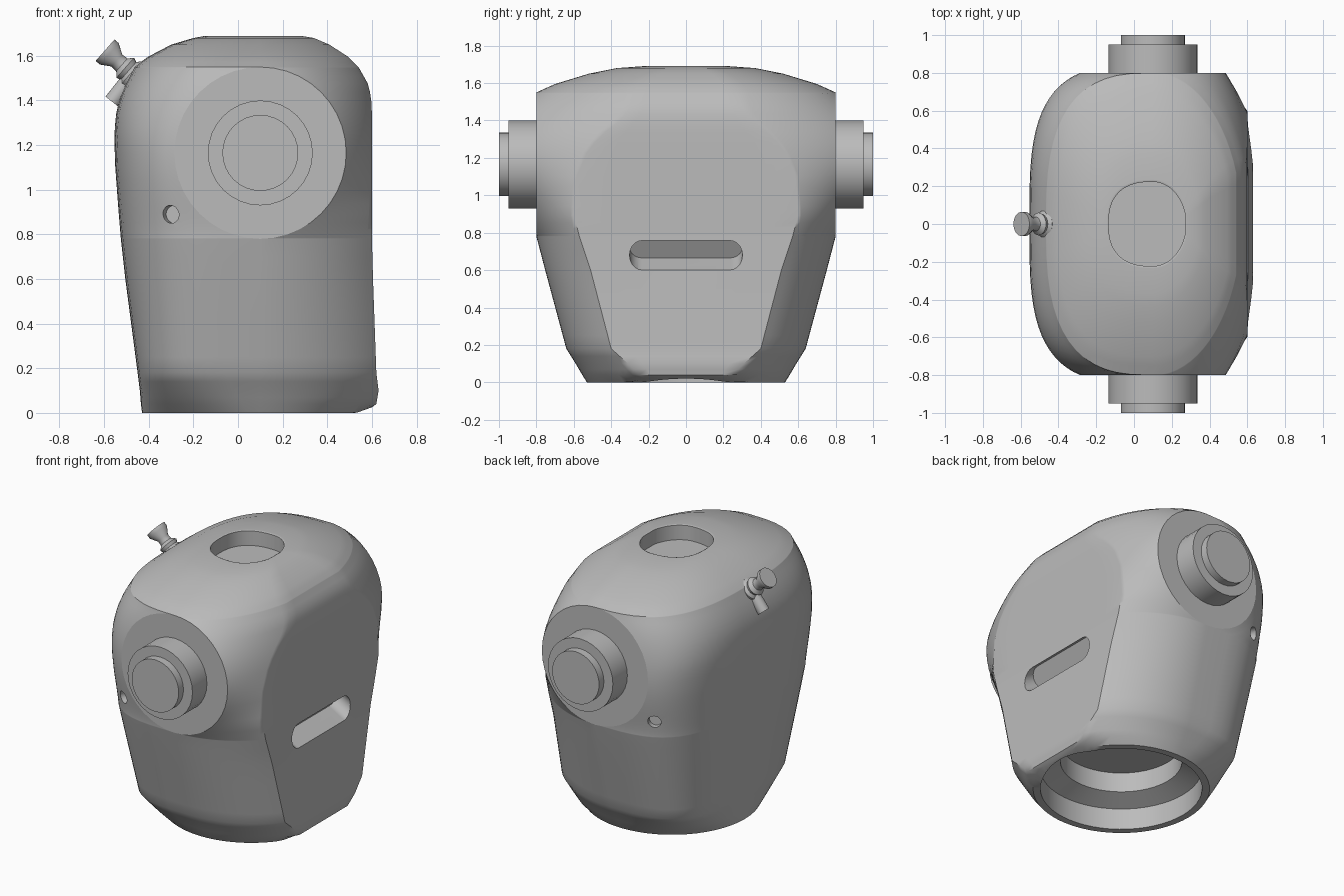
import bpy
import bmesh
from math import sin, cos, pi, atan2, radians, sqrt
from mathutils import Vector, Matrix

if "Cube" in bpy.data.objects:
    bpy.data.objects.remove(bpy.data.objects["Cube"], do_unlink=True)

grey = bpy.data.materials.new("plain grey")
grey.use_nodes = True
grey.diffuse_color = (0.5, 0.5, 0.5, 1)
grey.node_tree.nodes["Principled BSDF"].inputs["Base Color"].default_value = (0.5, 0.5, 0.5, 1)

AXIS_X, HUB_Z, DISC_R = 0.1, 1.165, 0.385


def make_object(name, bm):
    bmesh.ops.recalc_face_normals(bm, faces=bm.faces)
    mesh = bpy.data.meshes.new(name)
    bm.to_mesh(mesh)
    bm.free()
    mesh.materials.append(grey)
    obj = bpy.data.objects.new(name, mesh)
    bpy.context.collection.objects.link(obj)
    return obj


def smooth(obj, angle=40):
    bpy.ops.object.select_all(action="DESELECT")
    obj.select_set(True)
    bpy.context.view_layer.objects.active = obj
    bpy.ops.object.shade_smooth_by_angle(angle=radians(angle))


def loft(rings):
    """Skin a stack of equal-length rings and cap both ends."""
    bm = bmesh.new()
    rows = [[bm.verts.new(p) for p in ring] for ring in rings]
    n = len(rows[0])
    for low, high in zip(rows, rows[1:]):
        for i in range(n):
            j = (i + 1) % n
            bm.faces.new((low[i], low[j], high[j], high[i]))
    bm.faces.new(rows[0])
    bm.faces.new(rows[-1])
    bmesh.ops.remove_doubles(bm, verts=bm.verts, dist=1e-4)
    bmesh.ops.dissolve_degenerate(bm, edges=bm.edges, dist=1e-5)
    return bm


def turned(name, profile, start, direction, sides=32):
    """Solid of (distance, radius) pairs along a direction."""
    place = Matrix.Translation(start) @ Vector(direction).to_track_quat("Z", "Y").to_matrix().to_4x4()
    rings = [[place @ Vector((r * cos(2 * pi * i / sides), r * sin(2 * pi * i / sides), t))
              for i in range(sides)] for t, r in profile]
    return make_object(name, loft(rings))


# Body stations: height, left x, right x, half depth, right flat half width, left squareness
STATIONS = [
    (0, -.43, .6, .53, .17, 2), (.04, -.435, .62, .555, .25, 2.3),
    (.1, -.44, .63, .59, .31, 2.8), (.18, -.45, .62, .64, .4, 3.5),
    (.6, -.505, .605, .753, .51, 3.4), (.78, -.525, .6, .8, .57, 3.4),
    (.9, -.535, .6, .8, .6, 3.4), (1.1, -.55, .6, .8, .585, 3.4),
    (1.25, -.555, .6, .8, .52, 3.4), (1.35, -.545, .6, .8, .42, 3.2),
    (1.41, -.53, .597, .8, .34, 3.1), (1.47, -.505, .585, .8, .3, 3),
    (1.55, -.465, .54, .8, .27, 2.8), (1.595, -.405, .495, .7, .25, 2.8),
    (1.65, -.3, .41, .52, .19, 2.7), (1.68, -.2, .34, .37, .12, 2.6),
    (1.69, -.145, .28, .235, .06, 2.5)]


def station(z):
    for a, b in zip(STATIONS, STATIONS[1:]):
        if z <= b[0]:
            t = (z - a[0]) / (b[0] - a[0])
            return [p + (q - p) * t for p, q in zip(a, b)][1:]
    return STATIONS[-1][1:]


def quarter(c, depth, reach, flat, power, steps=14):
    """Arc of a centred superellipse from (reach, flat) to (c, depth)."""
    cp, yp, dp, fp = c ** power, depth ** power, reach ** power, flat ** power
    det = cp * fp - yp * dp
    a, b = (det / (fp - yp)) ** (1 / power), (det / (cp - dp)) ** (1 / power)
    h = power / 2
    t0 = atan2((flat / b) ** h, (reach / a) ** h)
    t1 = atan2((depth / b) ** h, (c / a) ** h)
    turns = [t0 + (t1 - t0) * i / steps for i in range(steps + 1)]
    pts = [(a * max(cos(t), 0) ** (1 / h), b * max(sin(t), 0) ** (1 / h)) for t in turns]
    return [(reach, flat)] + pts[1:-1] + [(c, depth)]


def section(z):
    left, right, depth, flat, power = station(z)
    c = sqrt(max(DISC_R ** 2 - (z - HUB_Z) ** 2, 0))
    c = c if c > 1e-3 else 0
    half = [(right, flat * i / 4) for i in range(4)]
    half += [(AXIS_X + x, y) for x, y in quarter(c, depth, right - AXIS_X, flat, 2)]
    half += [(AXIS_X + c - c * i / 2, depth) for i in range(1, 4)]
    half += [(AXIS_X - x, y) for x, y in reversed(quarter(c, depth, AXIS_X - left, 0, power))]
    ring = half + [(x, -y) for x, y in half[-2:0:-1]]
    return [Vector((x, y, z)) for x, y in ring]


heights = [0, .04, .07, .1, .14, .18, .25, .35, .45, .6, .7]
heights += [HUB_Z - DISC_R * cos(pi * i / 20) for i in range(21)]
heights += [1.572, 1.595, 1.623, 1.65, 1.667, 1.68, 1.69]
outer = [section(z) for z in heights]

# Stepped bore in the underside, following the angles of the bottom ring
angles = [atan2(p.y, p.x - AXIS_X) for p in outer[0]]
bore = [[Vector((AXIS_X + r * cos(a), r * sin(a), z)) for a in angles]
        for r, z in [(.365, .32), (.365, .19), (.485, .14), (.485, 0)]]

# Lift the rim slightly under the flat face
for p in outer[0] + bore[-1]:
    p.z = max(0, p.x - .53) * .36

# Shallow recess in the top
recess = [[Vector((.0675 + (p.x - .0675) * s, p.y * s, z)) for p in outer[-1]]
          for s, z in [(.95, 1.685), (.95, 1.59)]]
body = make_object("body", loft(bore + outer + recess))


def carve(cutter):
    cutter.hide_render = True
    mod = body.modifiers.new("cut", "BOOLEAN")
    mod.operation = "DIFFERENCE"
    mod.solver = "EXACT"
    mod.object = cutter
    bpy.context.view_layer.objects.active = body
    bpy.ops.object.modifier_apply(modifier=mod.name)
    bpy.data.objects.remove(cutter, do_unlink=True)


# Slot in the flat face, rising inward
tilt, r = radians(30), .067
capsule = []
for side in (1, -1):
    for i in range(11):
        a = pi * i / 10 - pi / 2 + (0 if side > 0 else pi)
        capsule.append((side * .235 + r * cos(a), r * sin(a)))
place = Matrix.Translation((.605, 0, .678)) @ Matrix.Rotation(tilt, 4, "Y")
carve(make_object("slot_cutter", loft(
    [[place @ Vector((d, y, z)) for y, z in capsule] for d in (-.09, .2)])))

# Small blind holes beside each hub
for side in (-1, 1):
    carve(turned("hole_cutter", [(-.04, .04), (.1, .04)],
                 (-.3, side * .755, .89), (-.37, side * .93, 0), 20))

# Keep the hub discs crisp
bm = bmesh.new()
bm.from_mesh(body.data)
for e in bm.edges:
    if len(e.link_faces) == 2:
        on_disc = [abs(f.normal.y) > .9995 and abs(f.calc_center_median().y) > .79 for f in e.link_faces]
        e.smooth = on_disc[0] == on_disc[1]
bm.to_mesh(body.data)
bm.free()
smooth(body)
body.modifiers.new("weighted_normals", "WEIGHTED_NORMAL").keep_sharp = True

# Stepped hubs on both sides
for side, name in ((-1, "front_hub"), (1, "back_hub")):
    smooth(turned(name, [(-.02, .235), (.15, .235), (.15, .17), (.2, .17)],
                  (AXIS_X, side * .8, HUB_Z), (0, side, 0), 32))

# Valve knob and its short spout
smooth(turned("valve_knob", [(-.06, .07), (.035, .07), (.05, .052), (.07, .06), (.09, .038),
                             (.12, .036), (.165, .064), (.19, .064)],
              (-.453, 0, 1.5), (-.75, 0, .66), 24))
smooth(turned("valve_spout", [(0, .038), (.135, .038)], (-.48, 0, 1.5), (-.62, 0, -.78), 20))
